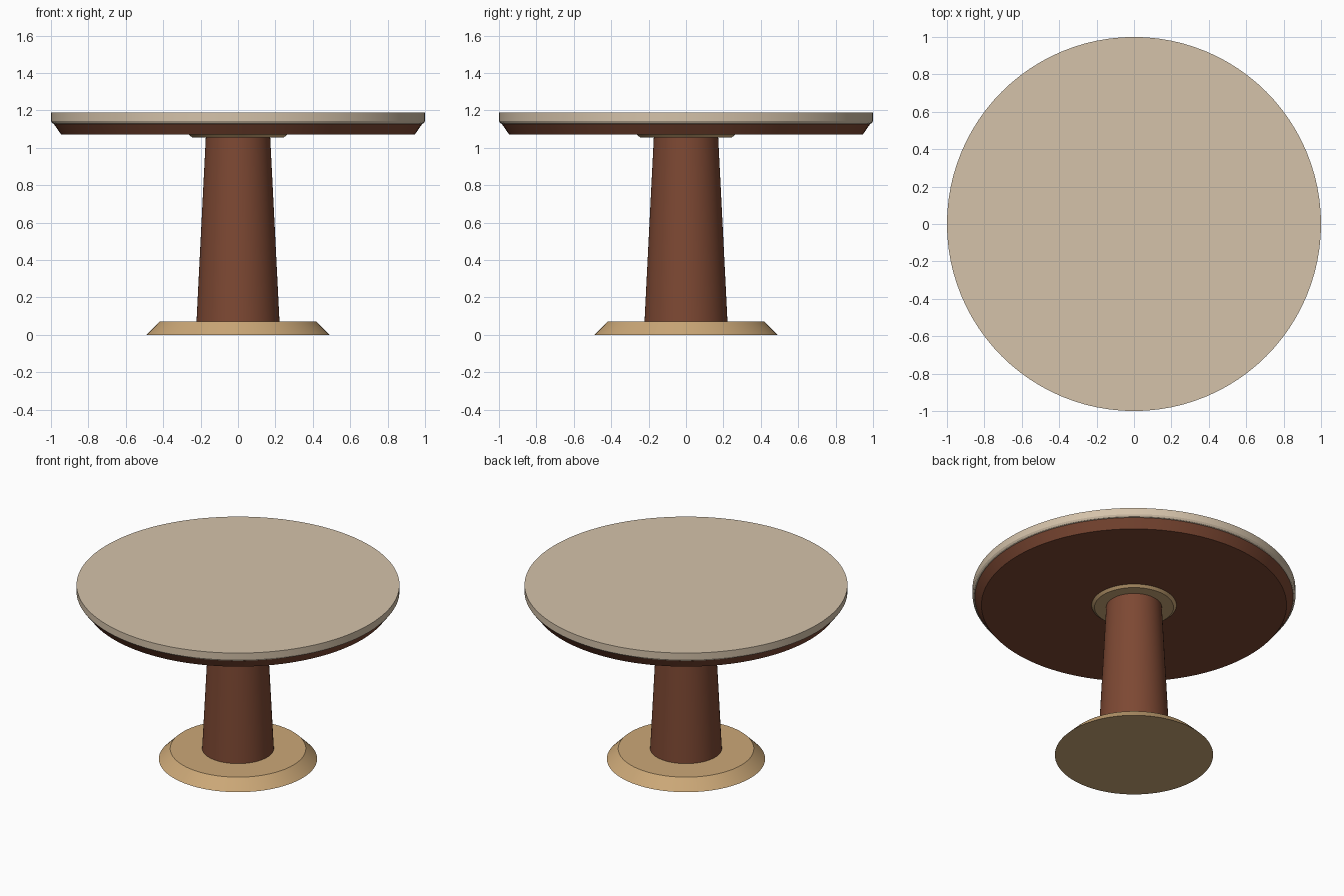
import bpy
import bmesh
import math

SEGMENTS = 96

default = bpy.data.objects.get("Cube")
if default:
    bpy.data.objects.remove(default, do_unlink=True)


def make_material(name, rgb):
    mat = bpy.data.materials.new(name)
    mat.use_nodes = True
    colour = (*rgb, 1.0)
    mat.diffuse_color = colour
    mat.node_tree.nodes["Principled BSDF"].inputs["Base Color"].default_value = colour
    return mat


def turned_part(name, profile, mat):
    """Closed solid of revolution from (radius, height) pairs, bottom to top."""
    bm = bmesh.new()
    rings = []
    for radius, z in profile:
        ring = []
        for i in range(SEGMENTS):
            a = math.tau * i / SEGMENTS
            ring.append(bm.verts.new((radius * math.cos(a), radius * math.sin(a), z)))
        rings.append(ring)
    for low, high in zip(rings, rings[1:]):
        for i in range(SEGMENTS):
            j = (i + 1) % SEGMENTS
            bm.faces.new((low[i], low[j], high[j], high[i]))
    bm.faces.new(rings[0][::-1])
    bm.faces.new(rings[-1])
    mesh = bpy.data.meshes.new(name)
    bm.to_mesh(mesh)
    bm.free()
    mesh.materials.append(mat)
    obj = bpy.data.objects.new(name, mesh)
    bpy.context.collection.objects.link(obj)
    bpy.ops.object.select_all(action="DESELECT")
    obj.select_set(True)
    bpy.context.view_layer.objects.active = obj
    bpy.ops.object.shade_smooth_by_angle(angle=math.radians(30))
    return obj


cream = make_material("cream top", (0.66, 0.54, 0.40))
brown = make_material("brown wood", (0.205, 0.065, 0.033))
tan = make_material("tan wood", (0.60, 0.39, 0.185))

# Foot plate with sloped edge
turned_part("base", [(0.49, 0), (0.42, 0.07)], tan)

# Tapered pedestal
turned_part("column", [(0.222, 0.07), (0.172, 1.06)], brown)

# Collar between pedestal and table
turned_part("collar", [(0.245, 1.055), (0.265, 1.072)], tan)

# Bevelled underside of the table
turned_part("apron", [(0.945, 1.07), (0.985, 1.128)], brown)

# Round table top with softened lower rim
turned_part("table_top", [(0.98, 1.126), (0.993, 1.132), (1.0, 1.143), (1.0, 1.188)], cream)
